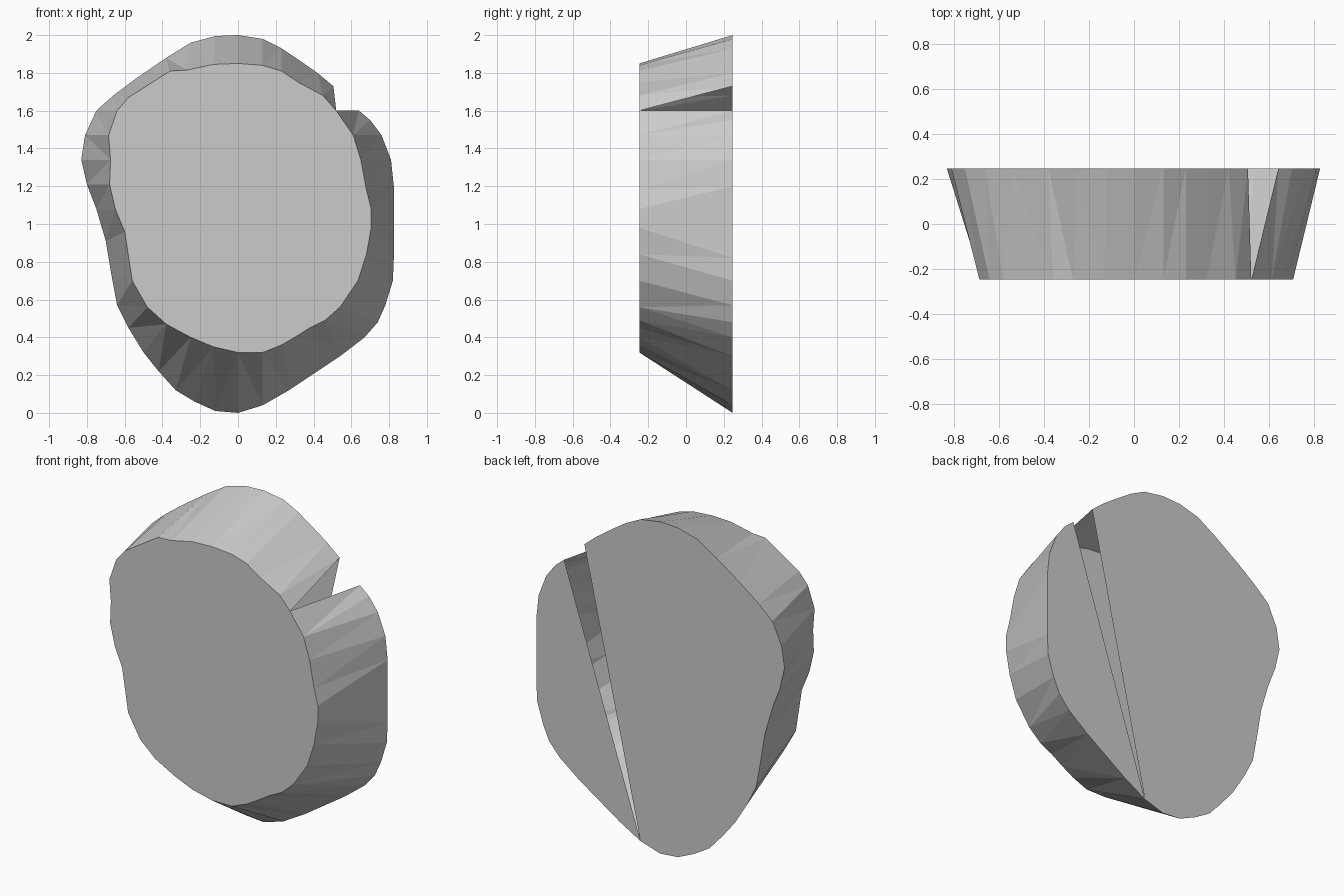
import bpy, bmesh
from mathutils import Vector

if "Cube" in bpy.data.objects:
    bpy.data.objects.remove(bpy.data.objects["Cube"])

HALF_DEPTH = 0.247

# outlines in (x, z), clockwise from the notch at upper right
back_outline = [
    (.64, 1.6), (.70, 1.55), (.76, 1.47), (.81, 1.34), (.825, 1.2), (.825, .82), (.82, .70),
    (.78, .57), (.74, .48), (.67, .40), (.54, .30), (.27, .12), (.13, .04), (0, 0),
    (-.12, .01), (-.23, .06), (-.33, .12), (-.42, .22), (-.5, .32), (-.58, .45), (-.64, .57),
    (-.67, .73), (-.70, .91), (-.75, 1.08), (-.80, 1.21), (-.83, 1.34), (-.81, 1.47),
    (-.75, 1.6), (-.66, 1.68), (-.54, 1.77), (-.38, 1.88), (-.25, 1.96), (-.12, 1.995),
    (0, 2), (.13, 1.98), (.23, 1.93), (.32, 1.87), (.42, 1.8), (.505, 1.73)]
front_outline = [
    (.52, 1.6), (.61, 1.47), (.65, 1.34), (.68, 1.18), (.705, 1.08), (.705, .98), (.68, .84),
    (.635, .70), (.54, .56), (.46, .49), (.38, .45), (.30, .40), (.23, .36), (.13, .32), (0, .32),
    (-.13, .35), (-.25, .40), (-.38, .47), (-.48, .56), (-.56, .70), (-.58, .83), (-.60, .96),
    (-.65, 1.08), (-.68, 1.21), (-.675, 1.34), (-.685, 1.47), (-.64, 1.6), (-.58, 1.67),
    (-.36, 1.81), (-.27, 1.815), (-.13, 1.845), (0, 1.85), (.13, 1.84), (.23, 1.81),
    (.32, 1.75), (.45, 1.68)]
SPLIT = 12  # back point where the crack closes

bm = bmesh.new()
back = [bm.verts.new((x, HALF_DEPTH, z)) for x, z in back_outline]
front = [bm.verts.new((x, -HALF_DEPTH, z)) for x, z in front_outline]

# front cap, and two back caps with the crack left open between them
bm.faces.new(front)
bm.faces.new(back[:SPLIT + 1][::-1])
bm.faces.new(back[SPLIT:][::-1])

# tapered rim: zip the outlines together along the shorter diagonal
loop = front + front[:1]
i = j = 0
while i < len(loop) - 1 or j < len(back) - 1:
    step_front = j == len(back) - 1 or (
        i < len(loop) - 1
        and (loop[i + 1].co - back[j].co).length < (loop[i].co - back[j + 1].co).length)
    if step_front:
        bm.faces.new((loop[i + 1], loop[i], back[j]))
        i += 1
    else:
        bm.faces.new((loop[i], back[j], back[j + 1]))
        j += 1

bmesh.ops.recalc_face_normals(bm, faces=bm.faces)
# make the front cap face outward
bm.faces.ensure_lookup_table()
if bm.faces[0].normal.y > 0:
    bmesh.ops.reverse_faces(bm, faces=bm.faces)

mesh = bpy.data.meshes.new("cracked_stone")
bm.to_mesh(mesh)
bm.free()
stone = bpy.data.objects.new("cracked_stone", mesh)
bpy.context.collection.objects.link(stone)
